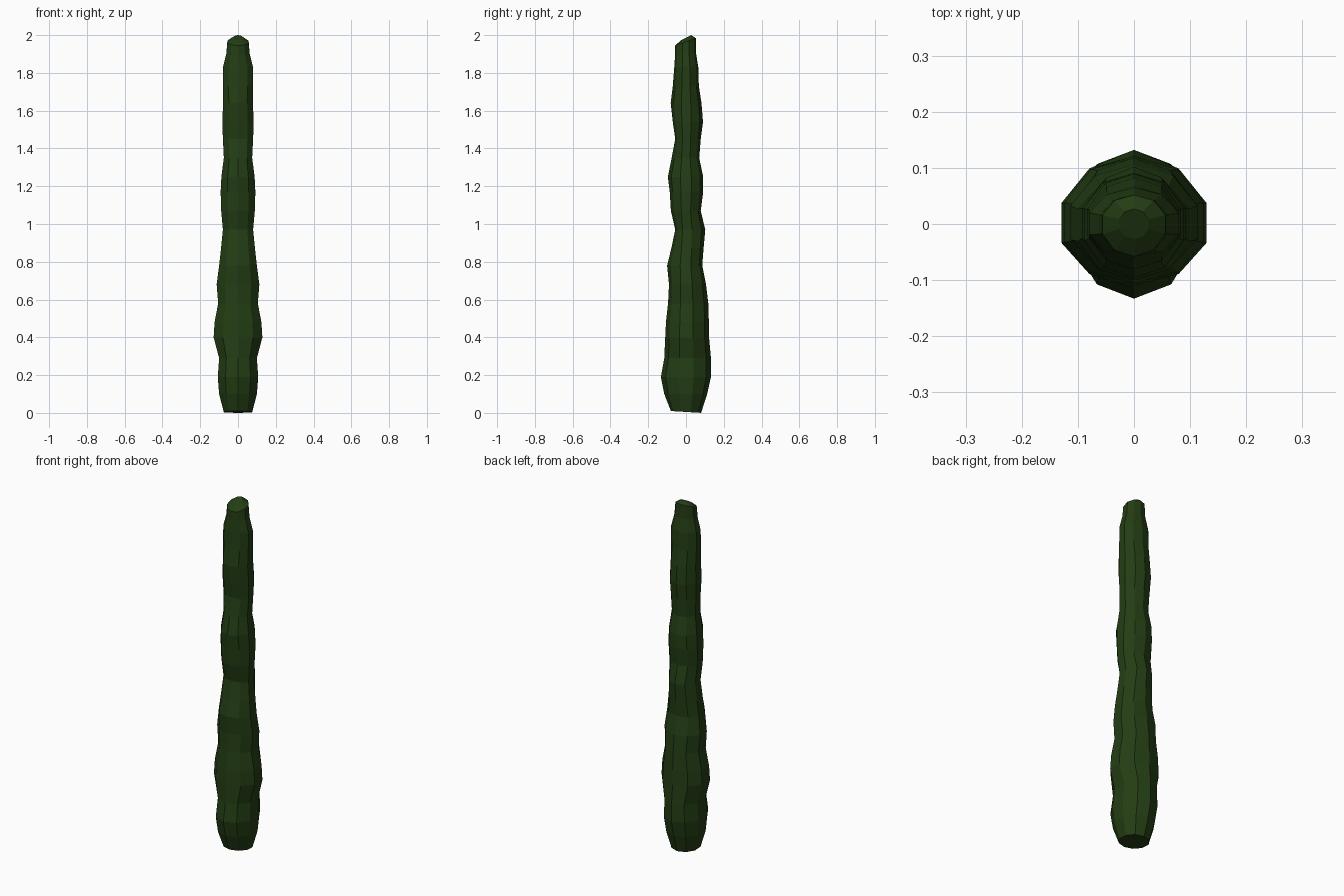
import bpy, bmesh, math

# ring: height, half width, front depth, back depth
RINGS = [
    (0.005, 0.075, 0.080, 0.080), (0.10, 0.100, 0.115, 0.112),
    (0.19, 0.107, 0.133, 0.132), (0.29, 0.100, 0.115, 0.132),
    (0.40, 0.129, 0.110, 0.122), (0.48, 0.124, 0.106, 0.121),
    (0.58, 0.105, 0.095, 0.118), (0.68, 0.113, 0.090, 0.106),
    (0.78, 0.100, 0.100, 0.086), (0.87, 0.090, 0.078, 0.093),
    (0.97, 0.080, 0.057, 0.102), (1.07, 0.089, 0.080, 0.078),
    (1.17, 0.092, 0.086, 0.091), (1.25, 0.088, 0.096, 0.091),
    (1.35, 0.075, 0.076, 0.070), (1.45, 0.080, 0.057, 0.078),
    (1.54, 0.083, 0.070, 0.090), (1.64, 0.079, 0.081, 0.082),
    (1.73, 0.080, 0.070, 0.068), (1.83, 0.080, 0.062, 0.065),
    (1.90, 0.062, 0.058, 0.053), (1.965, 0.056, 0.058, 0.052),
    (1.986, 0.026, 0.027, 0.027),
]
TILT = {0: -0.06, 20: 0.1, 21: 0.36, 22: 0.52}  # slanted ends
SIDES = 10

bm = bmesh.new()
loops = []
for i, (z, hw, front, back) in enumerate(RINGS):
    loop = []
    for k in range(SIDES):
        a = 2 * math.pi * k / SIDES
        x = hw / math.sin(math.radians(72)) * math.sin(a)
        y = math.cos(a) * (back if math.cos(a) > 0 else front)
        loop.append(bm.verts.new((x, y, z + TILT.get(i, 0) * y)))
    loops.append(loop)

# trunk sides and end caps
for lo, hi in zip(loops, loops[1:]):
    for k in range(SIDES):
        n = (k + 1) % SIDES
        bm.faces.new((lo[k], lo[n], hi[n], hi[k]))
bm.faces.new(loops[0])
bm.faces.new(loops[-1])
bmesh.ops.recalc_face_normals(bm, faces=bm.faces)

mesh = bpy.data.meshes.new("gnarled_stalk")
bm.to_mesh(mesh)
bm.free()
stalk = bpy.data.objects.new("gnarled_stalk", mesh)
bpy.context.collection.objects.link(stalk)

green = bpy.data.materials.new("dark_green")
green.diffuse_color = (0.017, 0.047, 0.007, 1)
mesh.materials.append(green)
